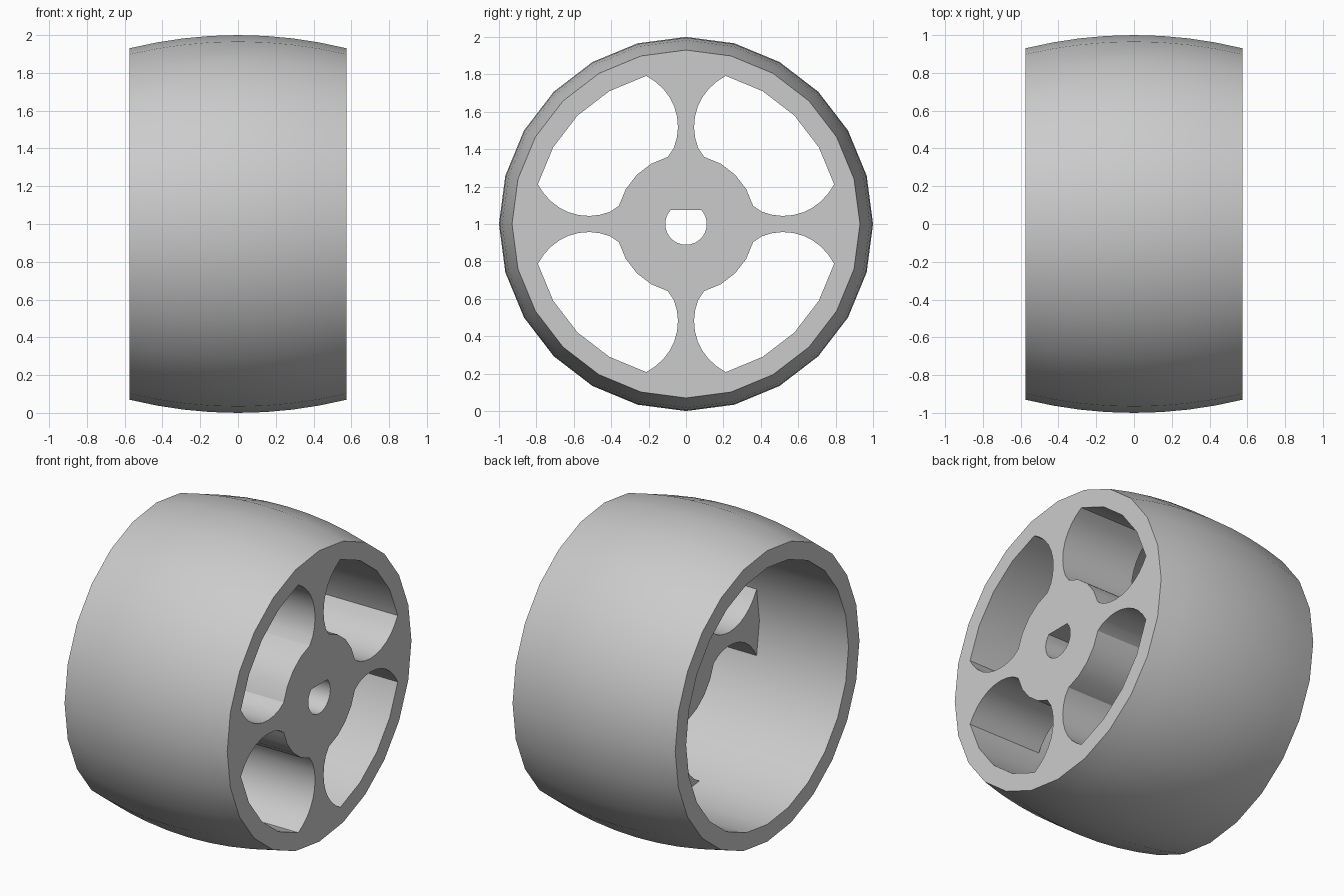
import bpy, bmesh
from math import cos, sin, radians, sqrt

SIDES = 24
HALF_WIDTH = 0.575
BORE = 0.82         # inner radius of the band
HUB = 0.372
PLATE_BACK = 0.055  # inner face of the spoked plate
CROWN = 2.4         # radius of the crowned tread

cube = bpy.data.objects.get("Cube")
if cube:
    bpy.data.objects.remove(cube, do_unlink=True)

grey = bpy.data.materials.new("light_grey")
grey.use_nodes = True
colour = (0.6, 0.6, 0.6, 1)
grey.diffuse_color = colour
grey.node_tree.nodes["Principled BSDF"].inputs["Base Color"].default_value = colour


def polar(radius, degrees, centre=(0, 0)):
    a = radians(degrees)
    return centre[0] + radius * cos(a), centre[1] + radius * sin(a)


def finish(bm, name):
    bmesh.ops.recalc_face_normals(bm, faces=bm.faces[:])
    mesh = bpy.data.meshes.new(name)
    bm.to_mesh(mesh)
    bm.free()
    mesh.materials.append(grey)
    obj = bpy.data.objects.new(name, mesh)
    obj.location.z = 1
    bpy.context.collection.objects.link(obj)
    bpy.ops.object.select_all(action='DESELECT')
    obj.select_set(True)
    bpy.context.view_layer.objects.active = obj
    bpy.ops.object.shade_smooth_by_angle(angle=radians(30))
    return obj


# Crowned band: closed profile swept around the x axis
steps = 8
profile = []
for i in range(steps + 1):
    x = HALF_WIDTH * (2 * i / steps - 1)
    profile.append((x, 1 - CROWN + sqrt(CROWN ** 2 - x ** 2)))
profile += [(HALF_WIDTH, BORE), (PLATE_BACK, BORE), (-HALF_WIDTH, BORE)]

bm = bmesh.new()
rings = []
for s in range(SIDES):
    ring = []
    for x, r in profile:
        y, z = polar(r, s * 360 / SIDES)
        ring.append(bm.verts.new((x, y, z)))
    rings.append(ring)
for s, ring in enumerate(rings):
    after = rings[(s + 1) % SIDES]
    for i in range(len(profile)):
        j = (i + 1) % len(profile)
        bm.faces.new((ring[i], ring[j], after[j], after[i]))
finish(bm, "wheel_band")

# Spoked plate outline: one quarter, repeated four times
quarter = [polar(BORE, 0), polar(BORE, 15)]
lobe = [polar(0.3, -25.7 - 97.4 * i / 9, (0.52, 0.343)) for i in range(1, 9)]
quarter += lobe
quarter += [polar(HUB, a) for a in range(15, 76, 15)]
quarter += [(v, u) for u, v in reversed(lobe)]
quarter += [polar(BORE, 75)]

outline = []
for turn in range(4):
    outline += quarter
    quarter = [(-v, u) for u, v in quarter]

# D-shaped axle hole with a flat on top
flat = 42
shaft = [polar(0.111, 180 - flat + (180 + 2 * flat) * i / 20) for i in range(21)]

bm = bmesh.new()
edges = []
for loop in (outline, shaft):
    verts = [bm.verts.new((PLATE_BACK, u, v)) for u, v in loop]
    edges += [bm.edges.new((verts[i - 1], verts[i])) for i in range(len(verts))]
bmesh.ops.triangle_fill(bm, edges=edges, use_beauty=True, normal=(1, 0, 0))
front = bmesh.ops.extrude_face_region(bm, geom=bm.faces[:], use_keep_orig=True)
moved = [g for g in front["geom"] if isinstance(g, bmesh.types.BMVert)]
bmesh.ops.translate(bm, verts=moved, vec=(HALF_WIDTH - PLATE_BACK, 0, 0))
finish(bm, "spoked_hub")
